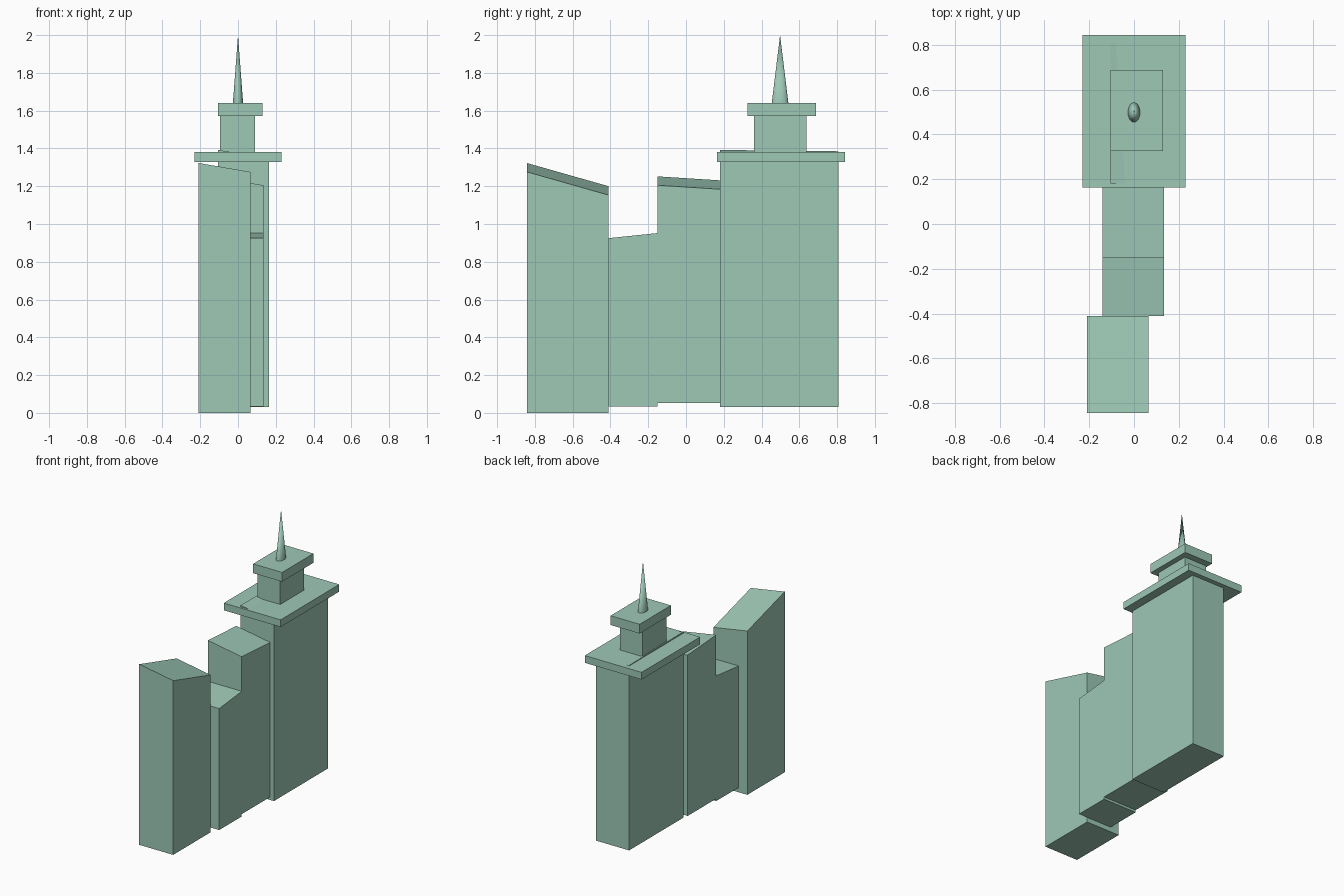
import bpy, math

cube = bpy.data.objects.get("Cube")
if cube:
    bpy.data.objects.remove(cube, do_unlink=True)

# Single pale green colour
green = bpy.data.materials.new("pale_green")
green.use_nodes = True
colour = (0.34, 0.58, 0.47, 1.0)
green.diffuse_color = colour
green.node_tree.nodes["Principled BSDF"].inputs["Base Color"].default_value = colour


def block(name, xs, ys, bottom, top, tilt_x=0.0, tilt_y=0.0):
    """Box whose top starts at height `top` at (min x, min y) and changes by the tilts."""
    verts = [(x, y, bottom) for y in ys for x in xs]
    verts += [(x, y, top + i * tilt_x + j * tilt_y)
              for j, y in enumerate(ys) for i, x in enumerate(xs)]
    faces = [(0, 2, 3, 1), (4, 5, 7, 6), (0, 1, 5, 4),
             (1, 3, 7, 5), (3, 2, 6, 7), (2, 0, 4, 6)]
    mesh = bpy.data.meshes.new(name)
    mesh.from_pydata(verts, [], faces)
    mesh.materials.append(green)
    obj = bpy.data.objects.new(name, mesh)
    bpy.context.collection.objects.link(obj)
    return obj


# Row of slanted-roof buildings
block("front_building", (-0.21, 0.065), (-0.843, -0.41), 0.0, 1.323, -0.047, -0.123)
block("low_building", (-0.14, 0.135), (-0.41, -0.15), 0.035, 0.925, 0.0, 0.027)
block("middle_building", (-0.14, 0.135), (-0.15, 0.18), 0.052, 1.252, -0.047, -0.021)

# Tower, its roof edge just breaking through the ledge
block("tower", (-0.105, 0.165), (0.18, 0.808), 0.03, 1.392, -0.045, -0.007)
block("tower_ledge", (-0.23, 0.23), (0.164, 0.843), 1.328, 1.381)
block("tower_lantern", (-0.095, 0.09), (0.36, 0.637), 1.37, 1.575)
block("lantern_cap", (-0.105, 0.13), (0.325, 0.687), 1.572, 1.64)

# Oval spire
bpy.ops.mesh.primitive_cone_add(vertices=32, radius1=1, radius2=0, depth=0.36,
                                location=(0, 0.498, 1.82))
spire = bpy.context.object
spire.name = "spire"
spire.scale = (0.027, 0.044, 1)
bpy.ops.object.transform_apply(location=False, rotation=False, scale=True)
spire.data.materials.append(green)
bpy.ops.object.shade_smooth_by_angle(angle=math.radians(40))
